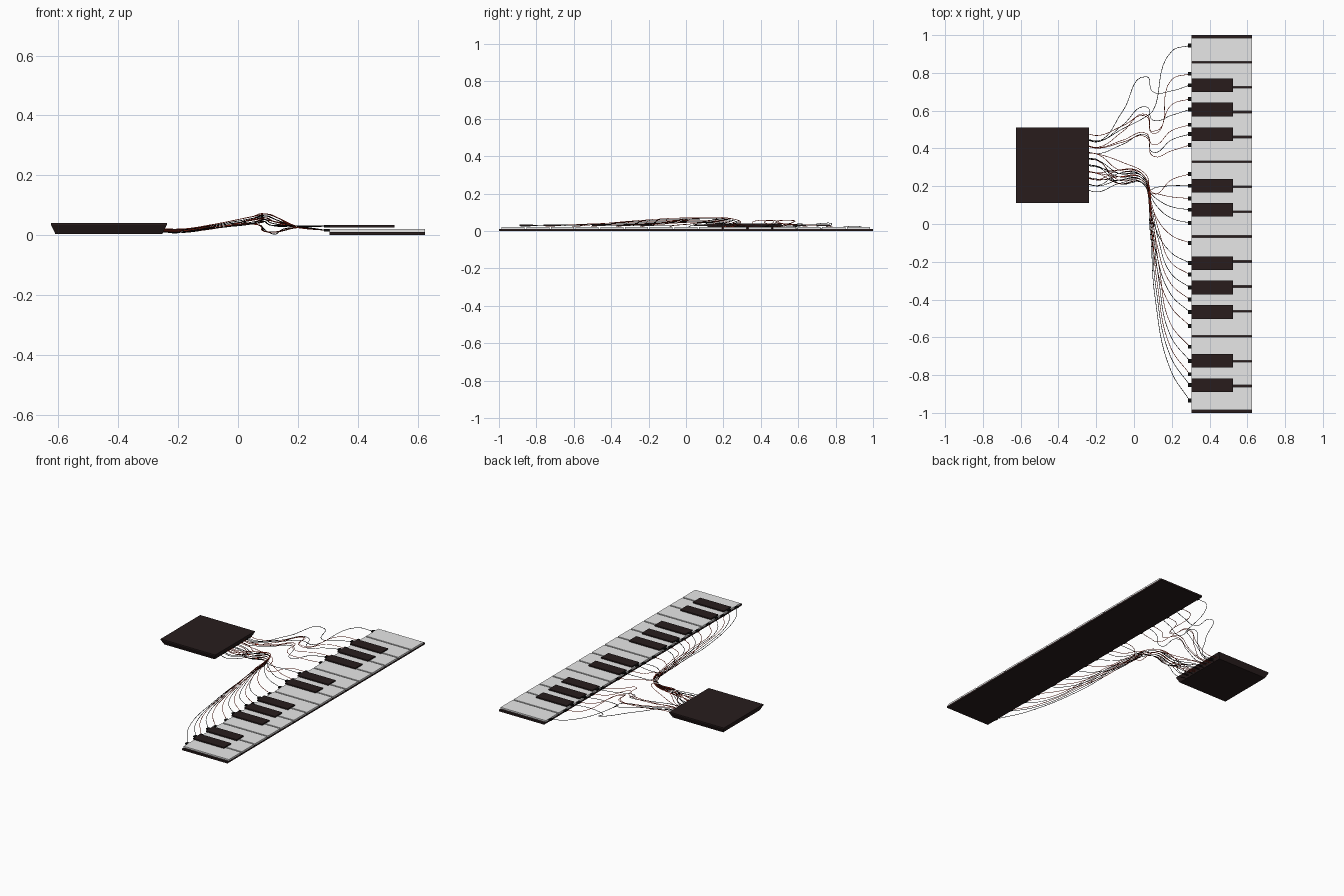
import bpy
import bmesh

if "Cube" in bpy.data.objects:
    bpy.data.objects.remove(bpy.data.objects["Cube"])


def material(name, colour):
    mat = bpy.data.materials.new(name)
    mat.use_nodes = True
    mat.diffuse_color = (*colour, 1)
    mat.node_tree.nodes["Principled BSDF"].inputs["Base Color"].default_value = (*colour, 1)
    return mat


dark = material("dark brown", (0.021, 0.012, 0.012))
white = material("key white", (0.8, 0.8, 0.8))
black = material("wire black", (0.004, 0.004, 0.004))
red = material("wire red", (0.6, 0.04, 0.015))


def box(name, x, y, z, mat, inset=0.0):
    """Box between ranges; inset draws in the bottom face."""
    bm = bmesh.new()
    bmesh.ops.create_cube(bm, size=1)
    for v in bm.verts:
        shrink = inset if v.co.z < 0 else 0
        for axis, (low, high) in enumerate((x, y, z)):
            if v.co[axis] > 0:
                v.co[axis] = high - (shrink if axis < 2 else 0)
            else:
                v.co[axis] = low + (shrink if axis < 2 else 0)
    mesh = bpy.data.meshes.new(name)
    bm.to_mesh(mesh)
    bm.free()
    mesh.materials.append(mat)
    obj = bpy.data.objects.new(name, mesh)
    bpy.context.collection.objects.link(obj)


def wire(name, points, mat):
    """Thin tube that passes smoothly through the points."""
    curve = bpy.data.curves.new(name, "CURVE")
    curve.dimensions = "3D"
    curve.bevel_depth = 0.0015
    curve.bevel_resolution = 1
    curve.resolution_u = 8
    spline = curve.splines.new("BEZIER")
    spline.bezier_points.add(len(points) - 1)
    for bp, co in zip(spline.bezier_points, points):
        bp.co = co
        bp.handle_left_type = bp.handle_right_type = "AUTO"
    curve.materials.append(mat)
    obj = bpy.data.objects.new(name, curve)
    bpy.context.collection.objects.link(obj)
    bpy.ops.object.select_all(action="DESELECT")
    obj.select_set(True)
    bpy.context.view_layer.objects.active = obj
    bpy.ops.object.convert(target="MESH")
    bpy.ops.object.shade_smooth()


# Control box: thin lid over a tapered tray
box("control_box_lid", (-0.625, -0.238), (0.11, 0.51), (0.034, 0.04), dark)
box("control_box_tray", (-0.625, -0.238), (0.11, 0.51), (0.003, 0.034), dark, 0.015)

# Keyboard base with white keys standing on it
box("keyboard_base", (0.305, 0.625), (-1, 1), (0, 0.011), dark)
pitch = 0.1319
bottom = -0.99
for i in range(15):
    y = bottom + pitch * i
    box(f"white_key_{i + 1}", (0.305, 0.625), (y + 0.0045, y + pitch - 0.0045),
        (0.011, 0.02), white)

# Black keys in groups of two and three
black_ys = [-0.853, -0.725, -0.466, -0.336, -0.207, 0.075, 0.203, 0.476, 0.606, 0.735]
for i, y in enumerate(black_ys):
    box(f"black_key_{i + 1}", (0.305, 0.523), (y - 0.036, y + 0.036), (0.026, 0.034), dark)

# Every key ends in a wire: (y of end, z of end, colour)
white_ys = [-0.935, -0.795, -0.65, -0.54, -0.4, -0.268, -0.1, 0.005,
            0.135, 0.265, 0.418, 0.525, 0.662, 0.795, 0.945]
ends = [(y, 0.016, red if i % 7 else black) for i, y in enumerate(white_ys)]
ends += [(y, 0.03, black) for y in black_ys]
ends.sort(key=lambda e: e[0])

# Slack loops on the upper wires, as (crest y, dip y)
loops = [(0.26, 0.16), (0.46, 0.36), (0.47, 0.38), (0.48, 0.42), (0.62, 0.55),
         (0.58, 0.48), (0.78, 0.70), (0.57, 0.49), (0.57, 0.60)]
first_loop = len(ends) - len(loops)

for n, (y, z, mat) in enumerate(ends):
    t = n / (len(ends) - 1)
    start = 0.2 + 0.27 * t + (n % 3 - 1) * 0.02
    level = 0.008 + 0.003 * (n % 5)
    path = [(-0.25, start, level), (-0.19, start - 0.01, level)]
    if n < first_loop:
        # Lower wires gather in a bundle, then fan out down the keyboard
        side = (n % 5 - 2) * 0.006
        drop = y - 0.2
        path += [(-0.08, 0.25 + side * 3, 0.03 + side * 0.5),
                 (0.04, 0.245 + side * 2, 0.048 + side),
                 (0.09 + side * 0.5, 0.18 + drop * 0.18, 0.058 + side),
                 (0.122 + side, 0.19 + drop * 0.5, 0.045 + side),
                 (0.195, y - drop * 0.14, 0.03)]
    else:
        # Upper wires rise over slack loops
        crest, dip = loops[n - first_loop]
        path += [(-0.06, start + (crest - start) * 0.45, 0.025),
                 (0.065, crest, 0.055 if n % 2 else 0.035),
                 (0.1, dip, 0.05 if n % 2 else 0.01),
                 (0.2, y - 0.03, 0.025)]
    path.append((0.295, y, z))
    wire(f"wire_{n + 1}", path, mat)
    box(f"wire_plug_{n + 1}", (0.287, 0.307), (y - 0.01, y + 0.01), (z - 0.004, z + 0.004), black)
